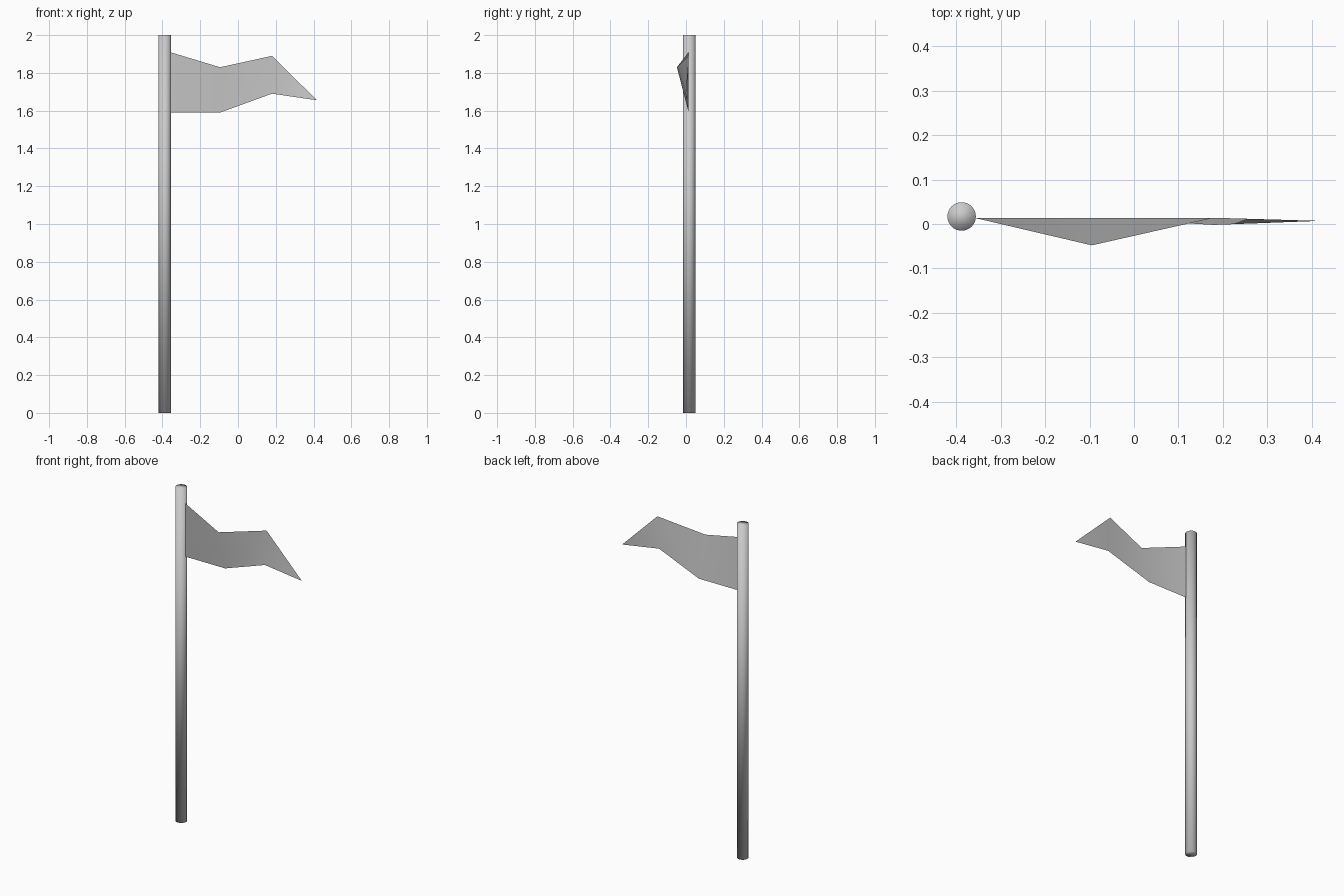
import bpy
import bmesh

# Remove the default cube
cube = bpy.data.objects.get("Cube")
if cube:
    bpy.data.objects.remove(cube, do_unlink=True)

# One plain grey for the whole model
GREY = (0.6, 0.6, 0.6, 1)
grey = bpy.data.materials.new("light_grey")
grey.use_nodes = True
grey.diffuse_color = GREY
grey.node_tree.nodes["Principled BSDF"].inputs["Base Color"].default_value = GREY


def add_object(name, bm):
    """Turn a bmesh into a smooth shaded grey object."""
    for face in bm.faces:
        face.smooth = True
    mesh = bpy.data.meshes.new(name)
    bm.to_mesh(mesh)
    bm.free()
    mesh.materials.append(grey)
    obj = bpy.data.objects.new(name, mesh)
    bpy.context.collection.objects.link(obj)
    return obj


# Pole: a round capped rod, smooth over the rims
bm = bmesh.new()
bmesh.ops.create_cone(bm, cap_ends=True, segments=32,
                      radius1=0.032, radius2=0.032, depth=2)
pole = add_object("pole", bm)
pole.location = (-0.388, 0.017, 1)

# Flag: a thin waving sheet that narrows to a point
top_edge = [(-0.36, 0.014, 1.91), (-0.095, -0.048, 1.83), (0.18, 0.014, 1.89)]
bottom_edge = [(-0.36, 0.014, 1.59), (-0.095, 0.014, 1.59), (0.18, -0.002, 1.69)]
bm = bmesh.new()
top = [bm.verts.new(p) for p in top_edge]
bottom = [bm.verts.new(p) for p in bottom_edge]
tip = bm.verts.new((0.418, 0.007, 1.655))
for i in range(2):
    bm.faces.new((bottom[i], bottom[i + 1], top[i + 1], top[i]))
bm.faces.new((bottom[2], tip, top[2]))
add_object("flag", bm)
